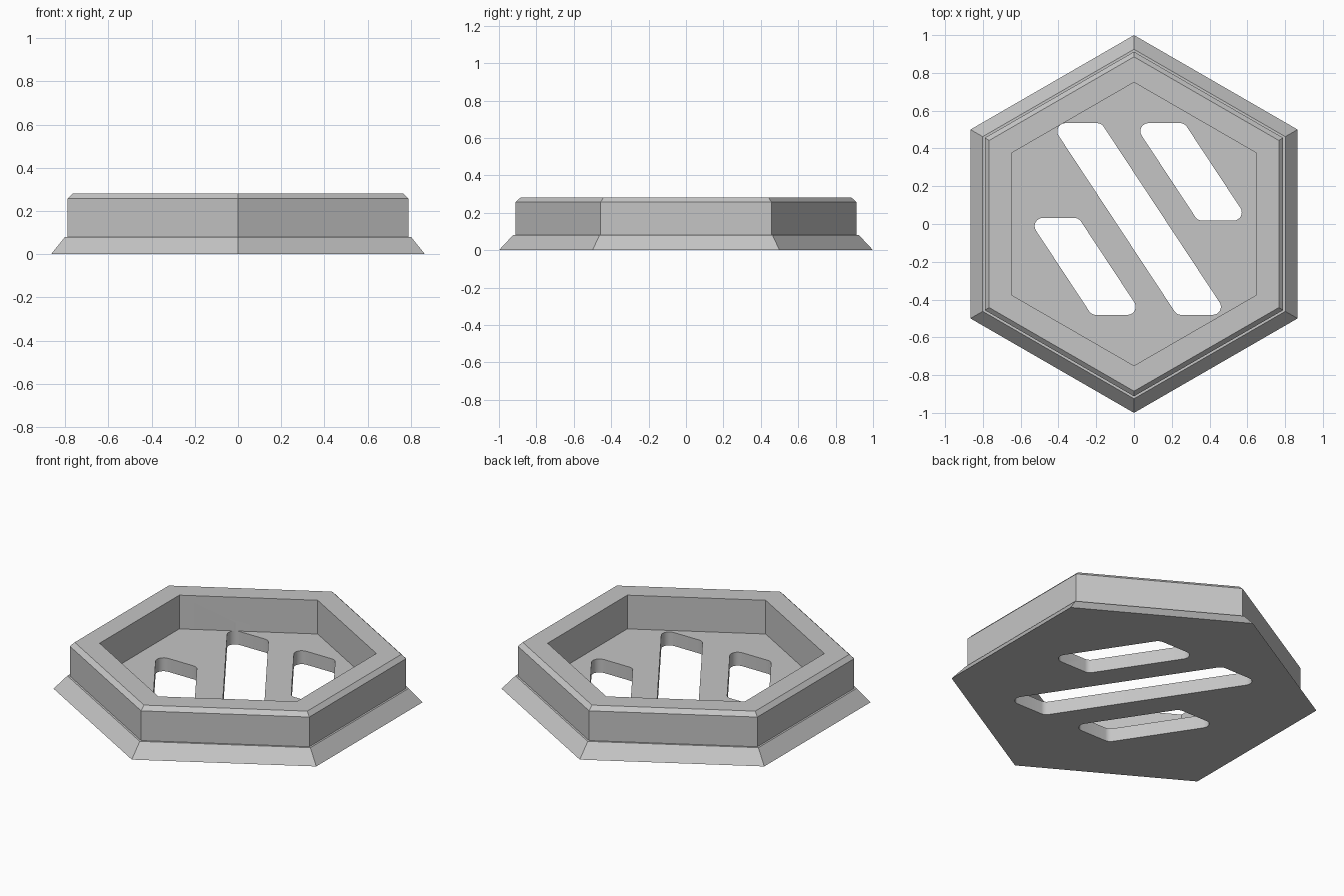
import bpy, bmesh
from math import sin, cos, tan, pi, radians
from mathutils import Vector

cube = bpy.data.objects.get("Cube")
if cube:
    bpy.data.objects.remove(cube, do_unlink=True)

grey = bpy.data.materials.new("light_grey")
grey.use_nodes = True
grey.diffuse_color = (0.56, 0.56, 0.56, 1)
grey.node_tree.nodes["Principled BSDF"].inputs["Base Color"].default_value = (0.56, 0.56, 0.56, 1)


def make_object(name, bm):
    bmesh.ops.recalc_face_normals(bm, faces=bm.faces)
    mesh = bpy.data.meshes.new(name)
    bm.to_mesh(mesh)
    bm.free()
    mesh.materials.append(grey)
    obj = bpy.data.objects.new(name, mesh)
    bpy.context.collection.objects.link(obj)
    return obj


def hex_solid(name, profile):
    """Six-sided solid from (corner radius, height) rings, capped at both ends."""
    bm = bmesh.new()
    rings = [[bm.verts.new((r * sin(k * pi / 3), r * cos(k * pi / 3), z)) for k in range(6)]
             for r, z in profile]
    for a, b in zip(rings, rings[1:]):
        for k in range(6):
            n = (k + 1) % 6
            bm.faces.new((a[k], a[n], b[n], b[k]))
    bm.faces.new(rings[0])
    bm.faces.new(rings[-1])
    return make_object(name, bm)


def rounded_outline(corners, radius, steps=8):
    """Fillet every corner of a convex polygon."""
    pts = []
    for i, p in enumerate(corners):
        u = (corners[i - 1] - p).normalized()
        v = (corners[(i + 1) % len(corners)] - p).normalized()
        half = u.angle(v) / 2
        centre = p + (u + v).normalized() * radius / sin(half)
        start = p + u * radius / tan(half) - centre
        end = p + v * radius / tan(half) - centre
        sweep = pi - 2 * half
        for s in range(steps + 1):
            t = s / steps
            pts.append(centre + (start * sin((1 - t) * sweep) + end * sin(t * sweep)) / sin(sweep))
    return pts


def slot_cutter(name, left, top, bottom, width=0.27, lean=0.66):
    shift = (top - bottom) * lean
    corners = [Vector(c) for c in ((left, top), (left + width, top),
                                   (left + width + shift, bottom), (left + shift, bottom))]
    outline = rounded_outline(corners, 0.043)
    bm = bmesh.new()
    low = [bm.verts.new((p.x, p.y, -0.05)) for p in outline]
    high = [bm.verts.new((p.x, p.y, 0.13)) for p in outline]
    bm.faces.new(low)
    bm.faces.new(high)
    for i in range(len(low)):
        n = (i + 1) % len(low)
        bm.faces.new((low[i], low[n], high[n], high[i]))
    cutter = make_object(name, bm)
    cutter.hide_render = True
    return cutter


# Flared base, upright wall, chamfered rim and recessed floor
tray = hex_solid("hexagonal_tray", [
    (1, 0), (0.925, 0.08), (0.912, 0.08), (0.912, 0.257),
    (0.885, 0.281), (0.75, 0.281), (0.75, 0.08)])

# Three slanted slots through the floor
cutters = [slot_cutter("long_slot_cutter", -0.443, 0.534, -0.481),
           slot_cutter("right_slot_cutter", -0.003, 0.534, 0.018),
           slot_cutter("left_slot_cutter", -0.563, 0.032, -0.481)]
bpy.ops.object.select_all(action='DESELECT')
tray.select_set(True)
bpy.context.view_layer.objects.active = tray
for cutter in cutters:
    cut = tray.modifiers.new("slot", 'BOOLEAN')
    cut.operation = 'DIFFERENCE'
    cut.solver = 'EXACT'
    cut.object = cutter
    bpy.ops.object.modifier_apply(modifier=cut.name)
    bpy.data.objects.remove(cutter, do_unlink=True)

bpy.ops.object.shade_smooth_by_angle(angle=radians(25))
